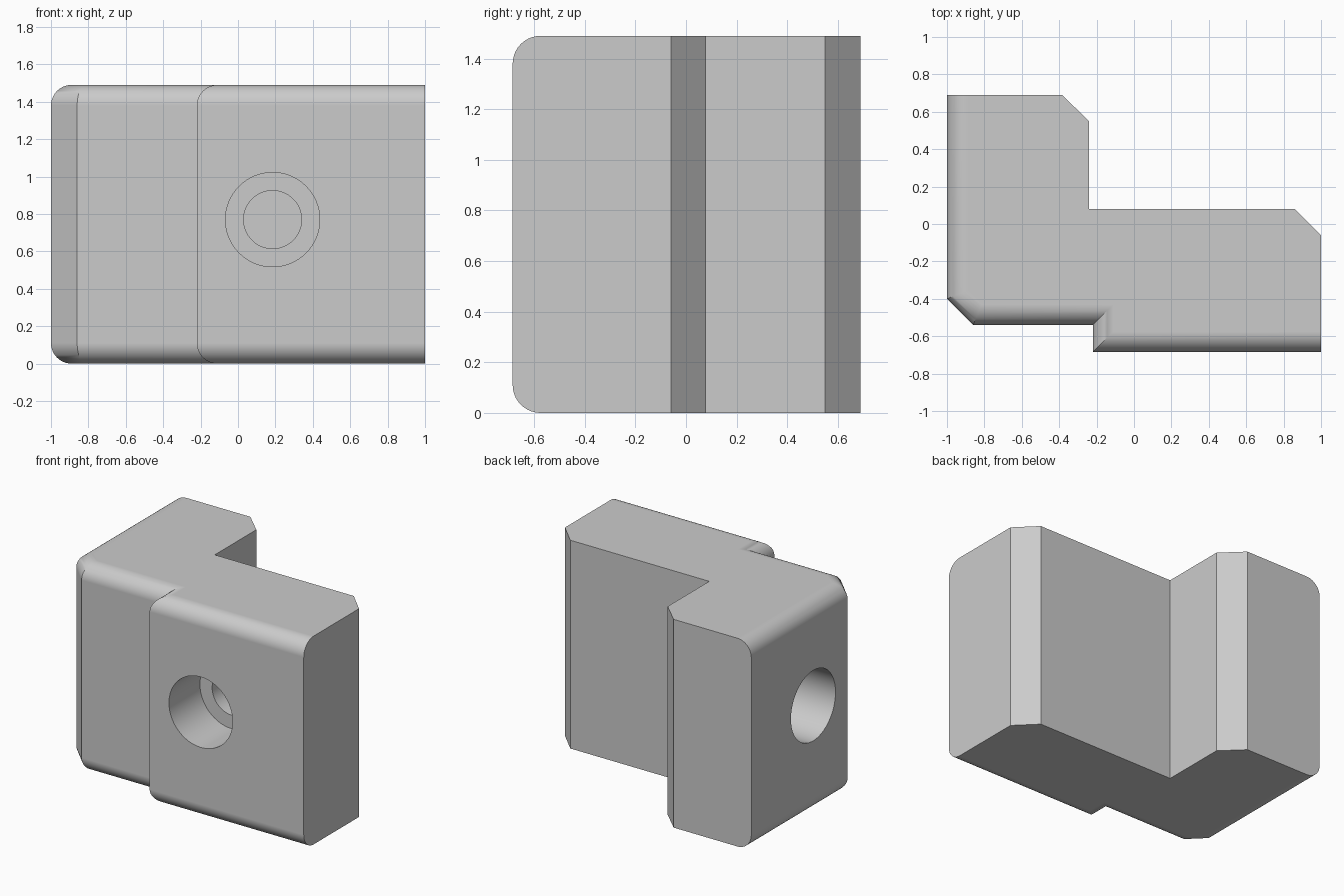
import bpy, bmesh, math
from mathutils import Matrix, Vector

if "Cube" in bpy.data.objects:
    bpy.data.objects.remove(bpy.data.objects["Cube"], do_unlink=True)

HEIGHT = 1.49
ROUND = 0.11
STEPS = 10
BORE_Z = 0.77

grey = bpy.data.materials.new("light grey")
grey.use_nodes = True
grey.diffuse_color = (0.6, 0.6, 0.6, 1)
grey.node_tree.nodes["Principled BSDF"].inputs["Base Color"].default_value = (0.6, 0.6, 0.6, 1)

# Plan outline, counterclockwise; the flag says the edge starting here is rounded
OUTLINE = [
    ((-1, 0.69), True), ((-1, -0.4), True), ((-0.86, -0.54), True),
    ((-0.22, -0.54), True), ((-0.22, -0.685), True), ((1, -0.685), False),
    ((1, -0.06), False), ((0.86, 0.08), False), ((-0.24, 0.08), False),
    ((-0.24, 0.55), False), ((-0.385, 0.69), False),
]


def inset_outline(amount):
    """Move the rounded edges inward, mitring the corners."""
    count = len(OUTLINE)
    points = [Vector(p) for p, flag in OUTLINE]
    normals, shifts = [], []
    for i in range(count):
        along = (points[(i + 1) % count] - points[i]).normalized()
        normals.append(Vector((-along.y, along.x)))
        shifts.append(amount if OUTLINE[i][1] else 0)
    result = []
    for i, p in enumerate(points):
        a, b = normals[i - 1], normals[i]
        corner = Matrix((a, b)).inverted() @ Vector((shifts[i - 1], shifts[i]))
        result.append(p + corner)
    return result


def make_object(name, bm):
    mesh = bpy.data.meshes.new(name)
    bm.to_mesh(mesh)
    bm.free()
    obj = bpy.data.objects.new(name, mesh)
    bpy.context.collection.objects.link(obj)
    mesh.materials.append(grey)
    return obj


# Bracket body: stacked rings, with the outer edges rounded at bottom and top
layers = []
for i in range(STEPS + 1):
    angle = math.pi / 2 * i / STEPS
    layers.append((ROUND * (1 - math.sin(angle)), ROUND * (1 - math.cos(angle))))
layers += [(inset, HEIGHT - z) for inset, z in reversed(layers)]

bm = bmesh.new()
rings = [[bm.verts.new((p.x, p.y, z)) for p in inset_outline(inset)] for inset, z in layers]
for low, high in zip(rings, rings[1:]):
    for i in range(len(low)):
        j = (i + 1) % len(low)
        bm.faces.new((low[i], low[j], high[j], high[i]))
bm.faces.new(rings[0][::-1])
bm.faces.new(rings[-1])
# Merge the flat strips into single faces
bmesh.ops.dissolve_limit(bm, angle_limit=0.001, verts=bm.verts[:], edges=bm.edges[:])
body = make_object("corner_bracket", bm)


# Blind counterbored screw holes, in the front and in the side
def cut_bore(name, mouth, direction, radius, depth):
    bm = bmesh.new()
    extra = 0.1
    turn = direction.to_track_quat('Z', 'Y').to_matrix().to_4x4()
    centre = mouth + direction * (depth - extra) / 2
    bmesh.ops.create_cone(bm, cap_ends=True, segments=64, radius1=radius, radius2=radius,
                          depth=depth + extra, matrix=Matrix.Translation(centre) @ turn)
    cutter = make_object(name, bm)
    cutter.hide_render = True
    cut = body.modifiers.new(name, 'BOOLEAN')
    cut.operation = 'DIFFERENCE'
    cut.solver = 'EXACT'
    cut.object = cutter
    bpy.ops.object.modifier_apply(modifier=cut.name)
    bpy.data.objects.remove(cutter, do_unlink=True)


bpy.ops.object.select_all(action='DESELECT')
body.select_set(True)
bpy.context.view_layer.objects.active = body
for side, mouth, direction in (
    ("front", Vector((0.185, -0.685, BORE_Z)), Vector((0, 1, 0))),
    ("side", Vector((-1, -0.01, BORE_Z)), Vector((1, 0, 0))),
):
    cut_bore(side + "_counterbore", mouth, direction, 0.252, 0.35)
    cut_bore(side + "_pilot_hole", mouth, direction, 0.155, 0.65)

# Smooth rounds with crisp corners and flat walls
bpy.ops.object.shade_smooth_by_angle(angle=math.radians(30))
weighted = body.modifiers.new("flat_walls", 'WEIGHTED_NORMAL')
weighted.keep_sharp = True
